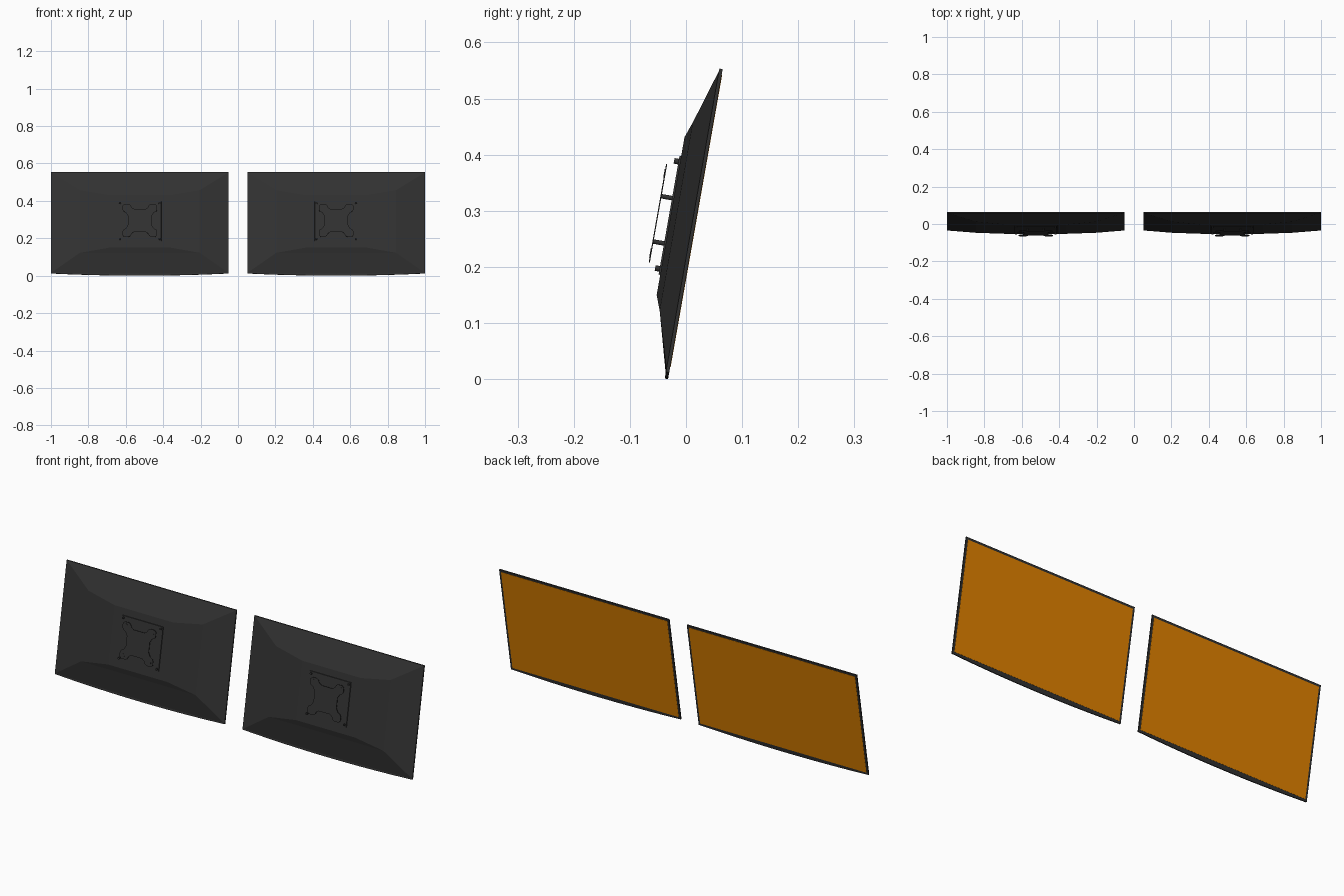
import bpy, bmesh, math
from mathutils import Vector

if "Cube" in bpy.data.objects:
    bpy.data.objects.remove(bpy.data.objects["Cube"])

TILT = math.radians(10)
S, C = math.sin(TILT), math.cos(TILT)


def mat(name, col):
    m = bpy.data.materials.new(name)
    m.diffuse_color = (*col, 1)
    m.use_nodes = True
    m.node_tree.nodes["Principled BSDF"].inputs["Base Color"].default_value = m.diffuse_color
    return m


SHELL = mat("dark_grey_plastic", (0.031, 0.031, 0.031))
SCREEN = mat("amber_screen", (0.76, 0.227, 0.0))


def place(cx, x, v, n):
    """x across, v up along the tilted panel, n out of the panel's back."""
    return Vector((cx + x, -0.032 + v * S - n * C, v * C + n * S))


def loft(name, cx, rings, material):
    """Skin a list of (outline, depth) rings and cap both ends."""
    bm = bmesh.new()
    loops = [[bm.verts.new(place(cx, x, v, n)) for x, v in pts] for pts, n in rings]
    for a, b in zip(loops, loops[1:]):
        for i in range(len(a)):
            j = (i + 1) % len(a)
            bm.faces.new((a[i], a[j], b[j], b[i]))
    bm.faces.new(loops[0])
    bm.faces.new(loops[-1])
    bmesh.ops.recalc_face_normals(bm, faces=bm.faces)
    me = bpy.data.meshes.new(name)
    bm.to_mesh(me)
    bm.free()
    me.materials.append(material)
    ob = bpy.data.objects.new(name, me)
    bpy.context.collection.objects.link(ob)
    return ob


def rect(hw, v0, v1, bow=0.0, steps=16):
    """Rectangle whose lower edge bows down in the middle."""
    low = [(-hw + 2 * hw * i / steps,
            v0 - bow * (1 - (2 * i / steps - 1) ** 2)) for i in range(steps + 1)]
    return low + [(hw - 2 * hw * i / steps, v1) for i in range(steps + 1)]


def disc(x, v, r, sides=16):
    return [(x + r * math.cos(math.tau * i / sides),
             v + r * math.sin(math.tau * i / sides)) for i in range(sides)]


# quarter outline of the four-lobed mounting plate
QUARTER = [(0.064, 0), (0.064, 0.025), (0.074, 0.042), (0.088, 0.05), (0.093, 0.06),
           (0.093, 0.08), (0.082, 0.089), (0.06, 0.089), (0.05, 0.084),
           (0.043, 0.07), (0.03, 0.062), (0, 0.062)]
half = QUARTER + [(-x, v) for x, v in QUARTER[-2::-1]]
MOUNT_V = 0.288
PLATE = [(x, MOUNT_V + v) for x, v in half + [(-x, -v) for x, v in half[1:-1]]]

for side, cx in (("left", -0.525), ("right", 0.525)):
    # thin front frame with a bowed chin, and the display in it
    loft(side + "_frame", cx, [(rect(0.475, 0.012, 0.561, 0.012), 0),
                               (rect(0.475, 0.012, 0.561, 0.012), 0.006)], SHELL)
    loft(side + "_screen", cx, [(rect(0.465, 0.022, 0.55), -0.0008),
                                (rect(0.465, 0.022, 0.55), 0.002)], SCREEN)
    # sloped rear shell
    loft(side + "_rear_shell", cx, [(rect(0.475, 0.014, 0.56, 0.008), 0.005),
                                    (rect(0.32, 0.118, 0.458), 0.036),
                                    (rect(0.165, 0.144, 0.43), 0.046)], SHELL)
    # raised square pad behind the mount
    loft(side + "_mount_pad", cx, [(rect(0.115, 0.18, 0.396), 0.045),
                                   (rect(0.114, 0.181, 0.395), 0.049)], SHELL)
    # floating mounting plate
    loft(side + "_mount_plate", cx, [(PLATE, 0.068), (PLATE, 0.070)], SHELL)
    for sx in (-1, 1):
        for sv in (-1, 1):
            # corner screws, standoff pins and plate screws
            for part, mid, dx, dv, r, n0, n1 in (
                    ("pad_screw", 0.288, 0.105, 0.097, 0.005, 0.048, 0.057),
                    ("standoff", 0.278, 0.042, 0.041, 0.004, 0.048, 0.069),
                    ("plate_screw", 0.288, 0.074, 0.072, 0.008, 0.069, 0.0708)):
                c = disc(sx * dx, mid + sv * dv, r)
                loft(f"{side}_{part}", cx, [(c, n0), (c, n1)], SHELL)
